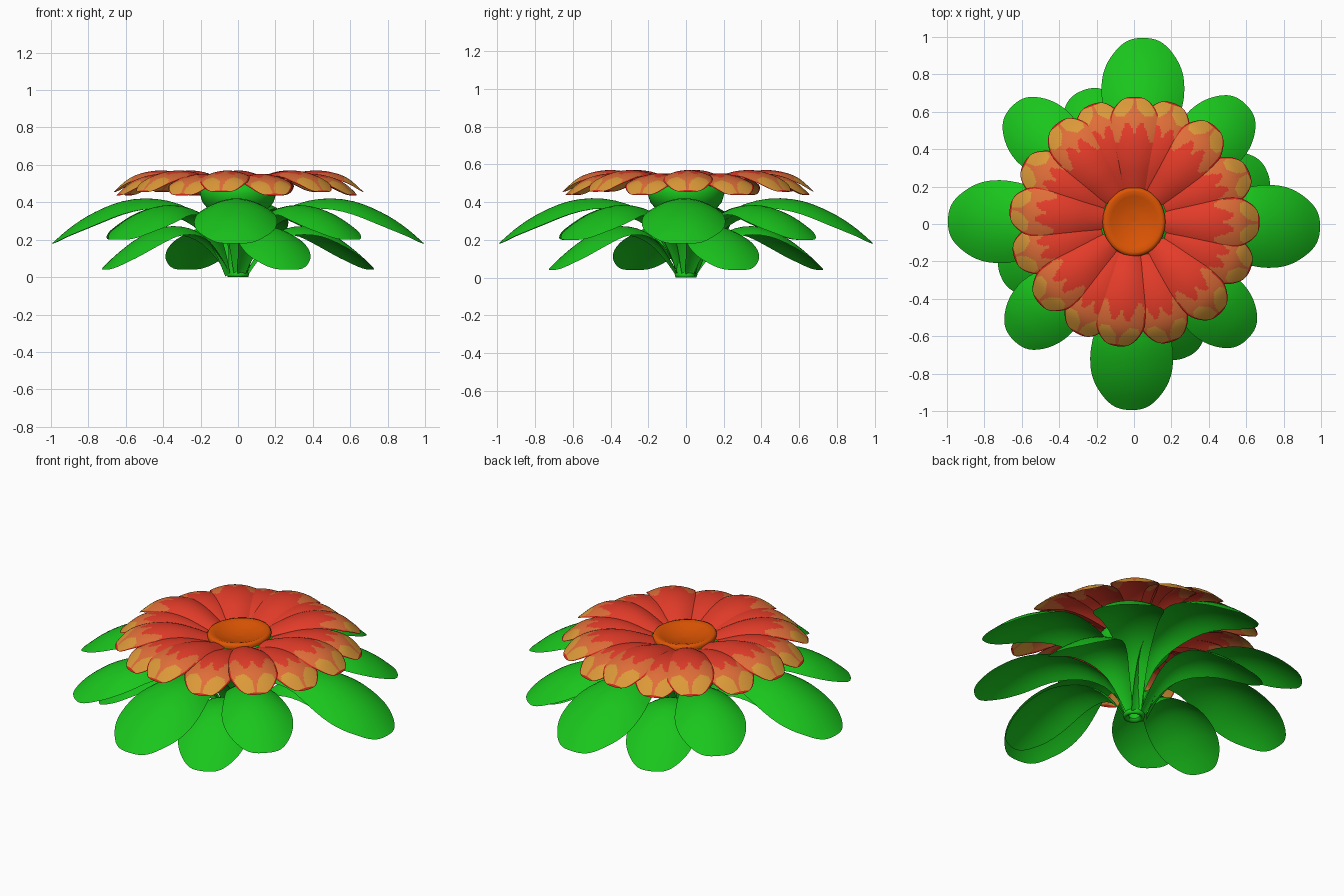
import bpy, math

if "Cube" in bpy.data.objects:
    bpy.data.objects.remove(bpy.data.objects["Cube"])

def material(name, rgb):
    m = bpy.data.materials.new(name)
    m.diffuse_color = (*rgb, 1)
    m.use_nodes = True
    m.node_tree.nodes["Principled BSDF"].inputs["Base Color"].default_value = m.diffuse_color
    return m

GREEN = material("leaf green", (0.01, 0.56, 0.012))
RED = material("petal red", (0.78, 0.045, 0.022))
CORAL = material("petal coral", (0.74, 0.155, 0.04))
GOLD = material("petal gold", (0.72, 0.32, 0.04))
RIM = material("petal rim red", (0.62, 0.022, 0.01))
ORANGE = material("disc orange", (0.72, 0.09, 0.001))
PETAL = [RED, CORAL, GOLD, RIM]

def make_object(name, verts, faces, mats, indices=None):
    me = bpy.data.meshes.new(name)
    me.from_pydata(verts, [], faces)
    for m in mats:
        me.materials.append(m)
    if indices:
        me.polygons.foreach_set("material_index", indices)
    me.shade_smooth()
    ob = bpy.data.objects.new(name, me)
    bpy.context.collection.objects.link(ob)
    return ob

def spline(pts, s):
    """Catmull-Rom through (radius, height, half width) points, s in 0..1."""
    x = s * (len(pts) - 1)
    i = min(int(x), len(pts) - 2)
    f = x - i
    p = [pts[max(0, min(len(pts) - 1, i + k))] for k in (-1, 0, 1, 2)]
    return [0.5 * (2 * b + (c - a) * f + (2 * a - 5 * b + 4 * c - d) * f * f
                   + (3 * b - a - 3 * c + d) * f ** 3) for a, b, c, d in zip(*p)]

def blade(name, pts, angle, cap, arch, nu, ns, mats, rule=None, offset=(0, 0, 0)):
    """Curved blade with a round tip and a rounded, drooping cross-section."""
    verts, faces, idx = [], [], []
    ca, sa = math.cos(math.radians(angle)), math.sin(math.radians(angle))
    svals = [math.sin(math.pi / 2 * i / ns) for i in range(ns + 1)]
    ox, oy, oz = offset
    for s in svals:
        r, z, full = spline(pts, s)
        w = full
        if s > cap:
            w *= math.sqrt(max(1e-6, 1 - ((s - cap) / (1 - cap)) ** 2))
        for j in range(nu + 1):
            y = (2 * j / nu - 1) * w
            verts.append((ox + r * ca - y * sa, oy + r * sa + y * ca,
                          oz + z - arch * y * y / full))
    for i in range(ns):
        for j in range(nu):
            a = i * (nu + 1) + j
            faces.append((a, a + nu + 1, a + nu + 2, a + 1))
            if rule:
                sm = (svals[i] + svals[i + 1]) / 2
                idx.append(rule(spline(pts, sm)[0], 2 * (j + 0.5) / nu - 1))
    return make_object(name, verts, faces, mats, idx)

def lathe(name, prof, mat, n=48, sy=1.0, cy=0.0):
    verts, faces = [], []
    for r, z in prof:
        for k in range(n):
            a = 2 * math.pi * k / n
            verts.append((r * math.cos(a), cy + sy * r * math.sin(a), z))
    for i in range(len(prof) - 1):
        for k in range(n):
            b, k2 = i * n, (k + 1) % n
            faces.append((b + k, b + k2, b + n + k2, b + n + k))
    return make_object(name, verts, faces, [mat])

# Three tiers of leaves, all rising from the stem base
upper = [(0.045, 0.01, 0.02), (0.09, 0.15, 0.04), (0.17, 0.30, 0.07), (0.30, 0.385, 0.115),
         (0.46, 0.42, 0.16), (0.62, 0.405, 0.21), (0.77, 0.345, 0.23),
         (0.89, 0.27, 0.23), (0.995, 0.18, 0.215)]
middle = [(0.045, 0.01, 0.02), (0.10, 0.14, 0.04), (0.19, 0.27, 0.07), (0.32, 0.355, 0.11),
          (0.48, 0.385, 0.155), (0.63, 0.36, 0.195), (0.77, 0.29, 0.205), (0.885, 0.20, 0.195)]
lower = [(0.045, 0.01, 0.02), (0.10, 0.10, 0.04), (0.18, 0.20, 0.07), (0.28, 0.26, 0.115),
         (0.41, 0.27, 0.165), (0.54, 0.22, 0.195), (0.66, 0.135, 0.205), (0.765, 0.04, 0.19)]
for k in range(4):
    blade("upper_leaf", upper, 90 * k - 1, 0.64, 0.34, 14, 28, [GREEN],
          offset=(0.035 if k == 1 else 0, 0, 0))
    blade("middle_leaf", middle, 90 * k + 45.5, 0.64, 0.34, 14, 28, [GREEN],
          offset=(-0.022, 0.008, 0))
    blade("lower_leaf", lower, 90 * k + 21, 0.62, 0.32, 14, 28, [GREEN])

# Stem widening into the cup below the flower
lathe("stem_and_cup", [(0.03, 0.015), (0.04, 0), (0.055, 0), (0.06, 0.015), (0.05, 0.03),
                       (0.05, 0.15), (0.075, 0.25), (0.14, 0.34), (0.19, 0.40),
                       (0.205, 0.45), (0.19, 0.495), (0.12, 0.505)], GREEN)

# Petal colours: red body with a zigzag edge, coral band, gold tip patches, red rim
def petal_colour(r, u):
    edge = abs(u)
    if r > 0.47 and edge > 0.93 or r > 0.661:
        return 3
    if r < 0.495 - 0.03 * edge + 0.045 * math.cos(2 * math.pi * (edge - 0.3) / 0.9):
        return 0
    if r > 0.56 + 0.25 * (edge - 0.6) ** 2 and edge > 0.1:
        return 2
    return 1

petal = [(0.13, 0.495, 0.045), (0.22, 0.53, 0.07), (0.32, 0.56, 0.095), (0.42, 0.57, 0.118),
         (0.51, 0.558, 0.13), (0.59, 0.525, 0.13), (0.67, 0.455, 0.12)]
# Two slightly uneven rings of eight petals, the second tucked under the first
for a in (90, 50, 0, -47, -98, -140, 174, 128):
    blade("top_petal", petal, a, 0.72, 0.25, 30, 44, PETAL, petal_colour, (0.002, 0.01, 0))
for a in (72, 24, -22, -73, -117, -164, 152, 110):
    blade("under_petal", petal, a, 0.72, 0.25, 30, 44, PETAL, petal_colour, (0.002, 0.01, -0.018))

# Dished flower disc
lathe("flower_disc", [(0.165, 0.48), (0.168, 0.51), (0.162, 0.522), (0.148, 0.526),
                      (0.125, 0.518), (0.09, 0.504), (0.045, 0.495), (0, 0.492)],
      ORANGE, 40, 1.1, 0.012)
